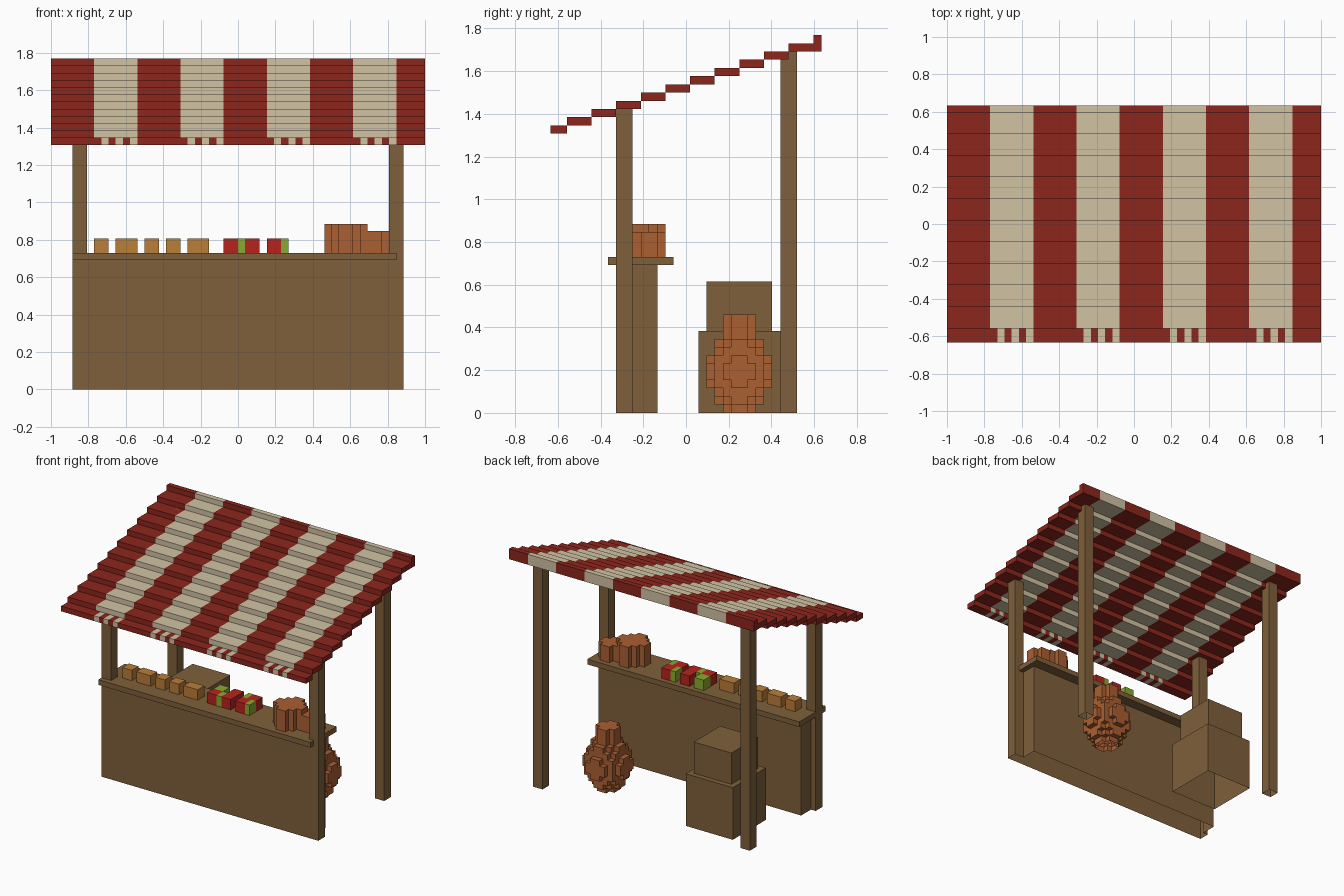
import bpy
import bmesh
from itertools import product
from mathutils import Vector, Matrix
from math import hypot, sqrt

if "Cube" in bpy.data.objects:
    bpy.data.objects.remove(bpy.data.objects["Cube"])

U = 1 / 26            # block size: the roof is 52 blocks wide
DEPTH = 33            # roof depth in blocks; y is counted from the front edge


def material(name, r, g, b):
    m = bpy.data.materials.new(name)
    m.use_nodes = True
    m.diffuse_color = (r, g, b, 1)
    m.node_tree.nodes["Principled BSDF"].inputs["Base Color"].default_value = (r, g, b, 1)
    return m


RED = material("awning red", .26, .019, .012)
CREAM = material("awning cream", .64, .54, .37)
WOOD = material("brown wood", .215, .117, .043)
CRUST = material("bread crust", .49, .21, .040)
FRUIT = material("fruit red", .47, .018, .012)
LEAF = material("leaf green", .25, .41, .028)
CLAY = material("fired clay", .40, .115, .032)


def place(x, y, z):
    return Vector((x, y - DEPTH / 2, z)) * U


def finish(name, bm, mats):
    """Make the object, leaving it open where it stands on the ground."""
    ground = [f for f in bm.faces if all(v.co.z < U / 100 for v in f.verts)]
    bmesh.ops.delete(bm, geom=ground, context="FACES")
    mesh = bpy.data.meshes.new(name)
    bm.to_mesh(mesh)
    bm.free()
    for m in mats:
        mesh.materials.append(m)
    ob = bpy.data.objects.new(name, mesh)
    bpy.context.collection.objects.link(ob)


def add_box(bm, x, y, z, index=0):
    """Add a box given (low, high) block ranges on each axis."""
    lo, hi = place(x[0], y[0], z[0]), place(x[1], y[1], z[1])
    mat = Matrix.Translation((lo + hi) / 2) @ Matrix.Diagonal((*(hi - lo), 1))
    verts = bmesh.ops.create_cube(bm, size=1, matrix=mat)["verts"]
    for f in {f for v in verts for f in v.link_faces}:
        f.material_index = index


def box(name, mat, x, y, z):
    bm = bmesh.new()
    add_box(bm, x, y, z)
    finish(name, bm, [mat])


def cells(x, y, z):
    return set(product(range(*x), range(*y), range(*z)))


def blocks(name, mat, filled):
    """Build only the outer faces of a set of unit blocks."""
    bm = bmesh.new()
    for c in filled:
        for axis, side in product(range(3), (0, 1)):
            n = list(c)
            n[axis] += 2 * side - 1
            if tuple(n) in filled:
                continue
            corners = []
            for a, b in ((0, 0), (1, 0), (1, 1), (0, 1)):
                p = list(c)
                p[axis] += side
                p[(axis + 1) % 3] += a
                p[(axis + 2) % 3] += b
                corners.append(bm.verts.new(place(*p)))
            bm.faces.new(corners if side else corners[::-1])
    bmesh.ops.remove_doubles(bm, verts=bm.verts, dist=U / 100)
    bmesh.ops.dissolve_limit(bm, angle_limit=.01, verts=bm.verts, edges=bm.edges)
    finish(name, bm, [mat])


def round_pot(name, cx, cy, z, radius):
    """Build a round pot from (low, high) heights and a radius for each layer."""
    blocks(name, CLAY, {(cx + x, cy + y, k)
                        for x, y, k in cells((-4, 4), (-4, 4), z)
                        if hypot(x + .5, y + .5) < radius(k)})


# Striped stepped awning
STRIPES = [(x, min(x + 6, 26)) for x in range(-26, 26, 6)]
STEPS = [((0, 2), (34, 35))]
STEPS += [((2 + 3 * i, 5 + 3 * i), (35 + i, 36 + i)) for i in range(10)]
STEPS += [((32, 33), (44, 46))]
bm = bmesh.new()
for row, (y, z) in enumerate(STEPS):
    for i, stripe in enumerate(STRIPES):
        if row == 0 and i % 2:
            # Alternating fringe on the front edge of the pale stripes
            for x in range(*stripe):
                add_box(bm, (x, x + 1), y, z, (x - stripe[0]) % 2)
        else:
            add_box(bm, stripe, y, z, i % 2)
finish("awning", bm, [RED, CREAM])

# Back posts
for side, x in (("right", (-23, -21)), ("left", (21, 23))):
    box("back_post_" + side, WOOD, x, (28, 30), (0, 44))

# Counter body and top, joined with the front posts
blocks("counter_and_front_posts", WOOD,
       cells((-22, 21), (8, 13), (0, 18)) | cells((-23, 22), (7, 15), (18, 19))
       | cells((-23, -21), (8, 10), (0, 37)) | cells((21, 23), (8, 10), (0, 37)))

# Bread loaves
for x in ((-20, -18), (-17, -14), (-13, -11), (-10, -8), (-7, -4)):
    box("bread_loaf", CRUST, x, (10, 12), (19, 21))

# Fruit and greens in two rows
for x, mat in (((-2, 0), FRUIT), ((0, 1), LEAF), ((1, 3), FRUIT),
               ((4, 6), FRUIT), ((6, 7), LEAF)):
    box("front_row_produce", mat, x, (10, 12), (19, 21))
for x, mat in (((-2, 0), LEAF), ((1, 3), FRUIT), ((4, 5), LEAF), ((5, 7), FRUIT)):
    box("back_row_produce", mat, x, (12, 14), (19, 21))

# Clay pots on the counter
round_pot("large_pot", 15, 11, (19, 23), lambda k: 2.8)
round_pot("small_pot", 19, 12, (19, 22), lambda k: 2)


# Round floor jar with a neck
def jar_radius(k):
    body = 3.94 * sqrt(max(0, 1 - ((k - 4.5) / 5) ** 2))
    return max(body, 1.8) if k >= 9 else body


round_pot("floor_jar", 12, 23, (0, 12), jar_radius)

# Stacked crates behind the counter
box("lower_crate", WOOD, (-18, -8), (18, 28), (0, 10))
box("upper_crate", WOOD, (-17, -9), (19, 27), (10, 16))
